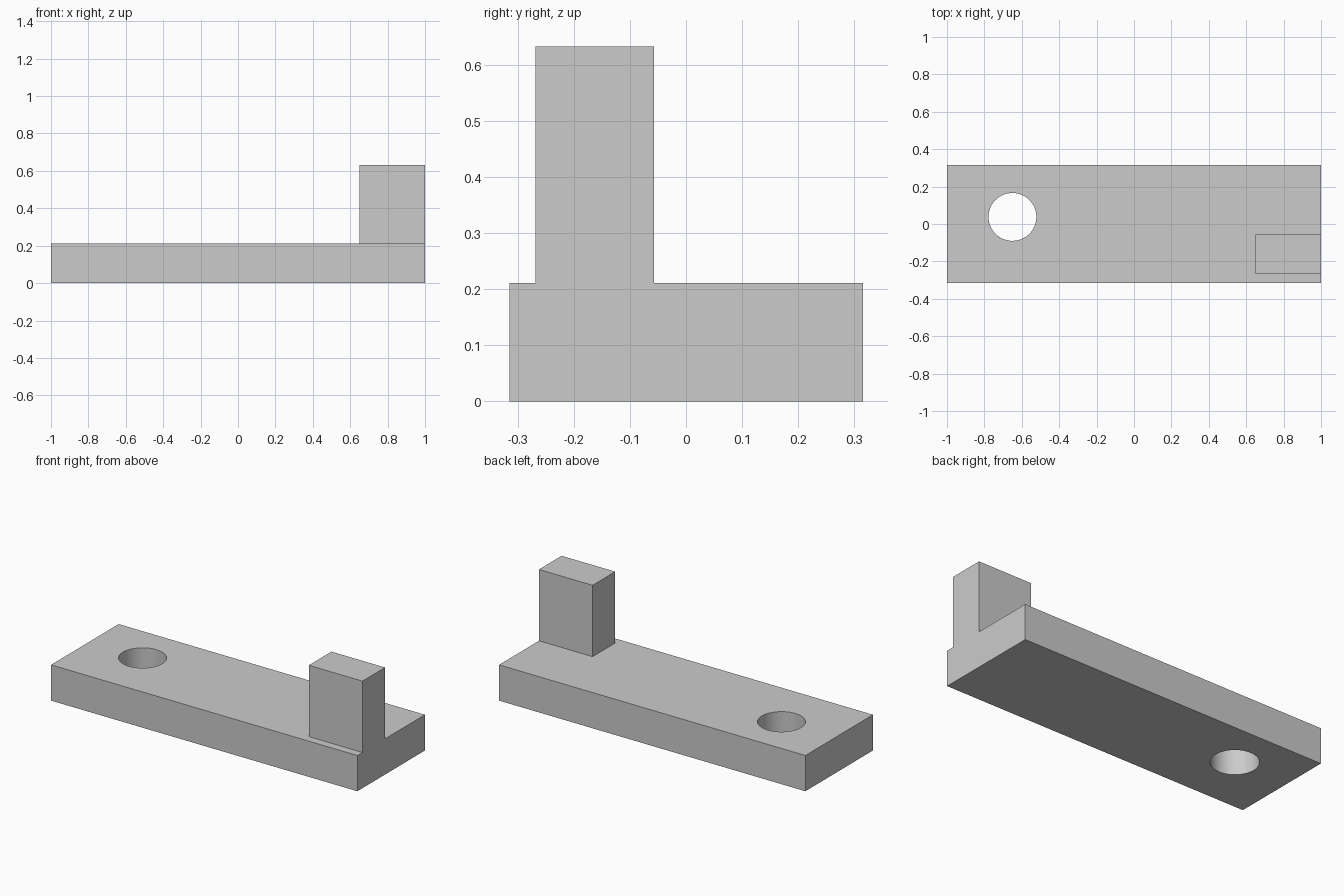
import bpy
import math

if "Cube" in bpy.data.objects:
    bpy.data.objects.remove(bpy.data.objects["Cube"])

grey = bpy.data.materials.new("light_grey")
grey.diffuse_color = (0.6, 0.6, 0.6, 1.0)
grey.use_nodes = True
grey.node_tree.nodes["Principled BSDF"].inputs["Base Color"].default_value = grey.diffuse_color


def box(name, lo, hi):
    """Axis-aligned box between two corners."""
    bpy.ops.mesh.primitive_cube_add(size=1, location=[(a + b) / 2 for a, b in zip(lo, hi)])
    ob = bpy.context.object
    ob.name = name
    ob.scale = [b - a for a, b in zip(lo, hi)]
    bpy.ops.object.transform_apply(location=True, rotation=False, scale=True)
    ob.data.materials.append(grey)
    return ob


def combine(target, tool, operation):
    """Apply a boolean and discard the tool object."""
    mod = target.modifiers.new(operation.lower(), 'BOOLEAN')
    mod.operation = operation
    mod.solver = 'EXACT'
    mod.object = tool
    bpy.context.view_layer.objects.active = target
    bpy.ops.object.modifier_apply(modifier=mod.name)
    bpy.data.objects.remove(tool)


# Flat base plate
plate = box("base_plate_with_post", (-1, -0.315, 0), (1, 0.315, 0.211))

# Upright post, flush with the right end of the plate
post = box("post", (0.65, -0.268, 0.1), (1, -0.057, 0.632))
combine(plate, post, 'UNION')

# Round through hole near the left end
bpy.ops.mesh.primitive_cylinder_add(vertices=64, radius=0.128, depth=1,
                                    location=(-0.65, 0.038, 0.1))
hole = bpy.context.object
hole.name = "hole_cutter"
hole.data.materials.append(grey)
combine(plate, hole, 'DIFFERENCE')

# Smooth hole wall, sharp edges elsewhere
bpy.ops.object.select_all(action='DESELECT')
plate.select_set(True)
bpy.context.view_layer.objects.active = plate
bpy.ops.object.shade_smooth_by_angle(angle=math.radians(30))
